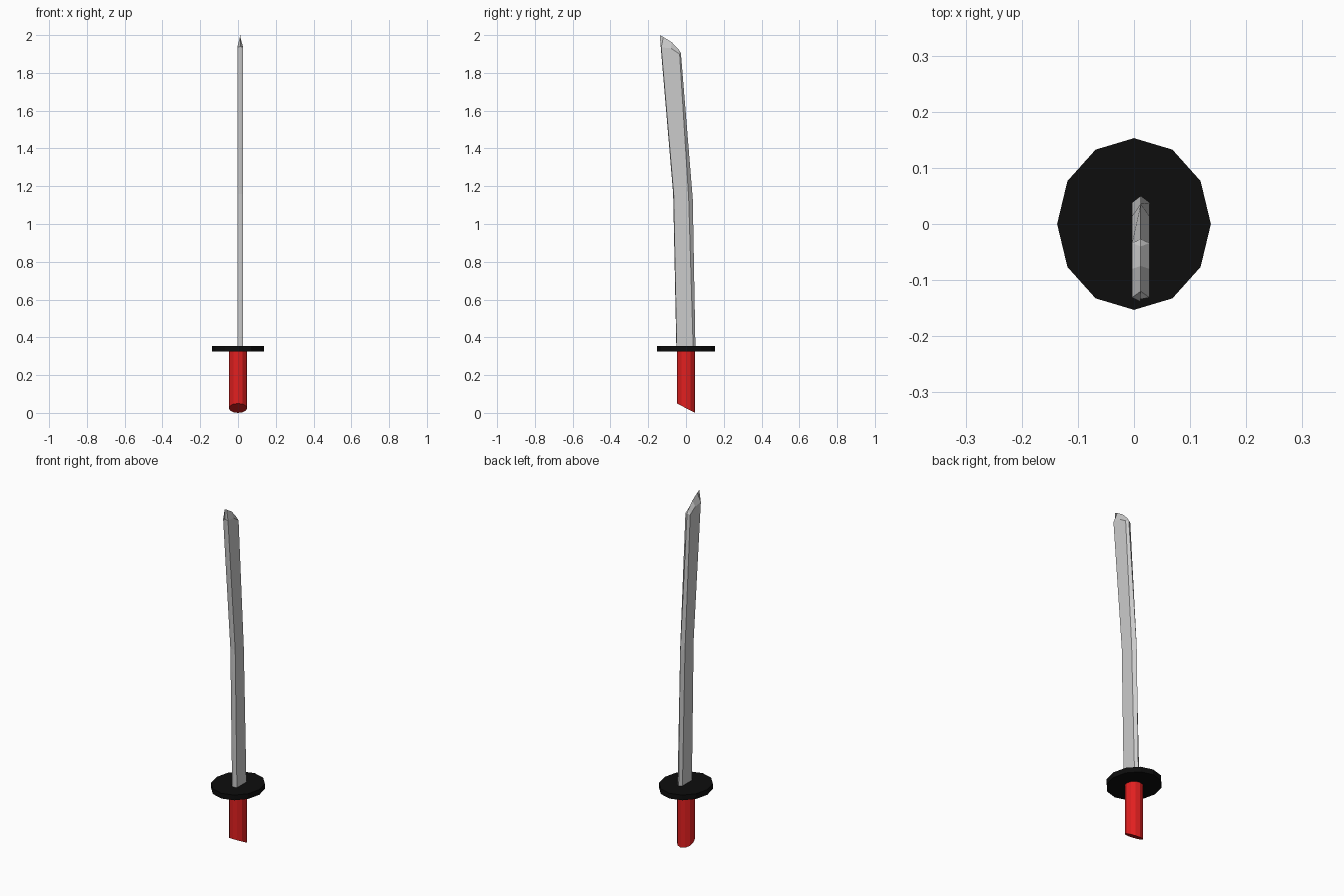
import bpy, bmesh
from math import cos, sin, pi

if "Cube" in bpy.data.objects:
    bpy.data.objects.remove(bpy.data.objects["Cube"])


def make_object(name, bm, color=None):
    bmesh.ops.recalc_face_normals(bm, faces=bm.faces)
    mesh = bpy.data.meshes.new(name)
    bm.to_mesh(mesh)
    bm.free()
    obj = bpy.data.objects.new(name, mesh)
    bpy.context.collection.objects.link(obj)
    if color:
        mat = bpy.data.materials.new(name + "_colour")
        mat.diffuse_color = (*color, 1)
        mat.use_nodes = True
        mat.node_tree.nodes["Principled BSDF"].inputs["Base Color"].default_value = mat.diffuse_color
        mesh.materials.append(mat)
    return obj


def loft(name, rings, color=None):
    """Skin a stack of equal-length closed rings and cap both ends."""
    bm = bmesh.new()
    rows = [[bm.verts.new(p) for p in ring] for ring in rings]
    n = len(rows[0])
    for a, b in zip(rows, rows[1:]):
        for i in range(n):
            j = (i + 1) % n
            bm.faces.new((a[i], a[j], b[j], b[i]))
    bm.faces.new(rows[0])
    bm.faces.new(rows[-1])
    bmesh.ops.remove_doubles(bm, verts=bm.verts, dist=0.0005)
    return make_object(name, bm, color)


def ellipse(rx, ry, height, sides=12):
    pts = [(rx * cos(2 * pi * i / sides), ry * sin(2 * pi * i / sides)) for i in range(sides)]
    return [(x, y, height(y)) for x, y in pts]


# Handle with slanted pommel end
loft("handle", [ellipse(0.048, 0.048, lambda y: 0.025 - 0.52 * y),
                ellipse(0.048, 0.048, lambda y: 0.34)], (0.75, 0.014, 0.014))

# Twelve-sided hand guard
loft("guard", [ellipse(0.137, 0.153, lambda y: z) for z in (0.325, 0.355)],
     (0.004, 0.004, 0.004))

# Blade: six-sided section, curved back with a bevelled, slanted tip
CX, HW = 0.012, 0.0155
# front ridge, front side edge, middle of side, back side edge, spine: (y, z)
sections = [
    [(-0.051, 0.34), (-0.049, 0.34), (0.0, 0.34), (0.038, 0.34), (0.050, 0.34)],
    [(-0.068, 1.16), (-0.065, 1.16), (-0.02, 1.15), (0.014, 1.14), (0.036, 1.13)],
    [(-0.134, 1.94), (-0.131, 1.935), (-0.080, 1.93), (-0.034, 1.90), (-0.027, 1.905)],
]
rings = []
for front, *side, spine in sections:
    ring = [(CX, *front)] + [(CX + HW, *p) for p in side]
    ring += [(CX, *spine)] + [(CX - HW, *p) for p in reversed(side)]
    rings.append(ring)
# Closing ridge of the tip: both sides meet on the centre line
ridge = [(-0.139, 2.0), (-0.120, 1.99), (-0.075, 1.962), (-0.040, 1.925), (-0.027, 1.905)]
loop = ridge + ridge[-2:0:-1]

bm = bmesh.new()
rows = [[bm.verts.new(p) for p in r] for r in rings]
rows.append([bm.verts.new((CX, *p)) for p in loop])
bm.faces.new(rows[0])
for a, b in zip(rows, rows[1:]):
    for i in range(8):
        j = (i + 1) % 8
        bm.faces.new((a[i], a[j], b[j], b[i]))
bmesh.ops.remove_doubles(bm, verts=bm.verts, dist=0.0005)
make_object("blade", bm)
